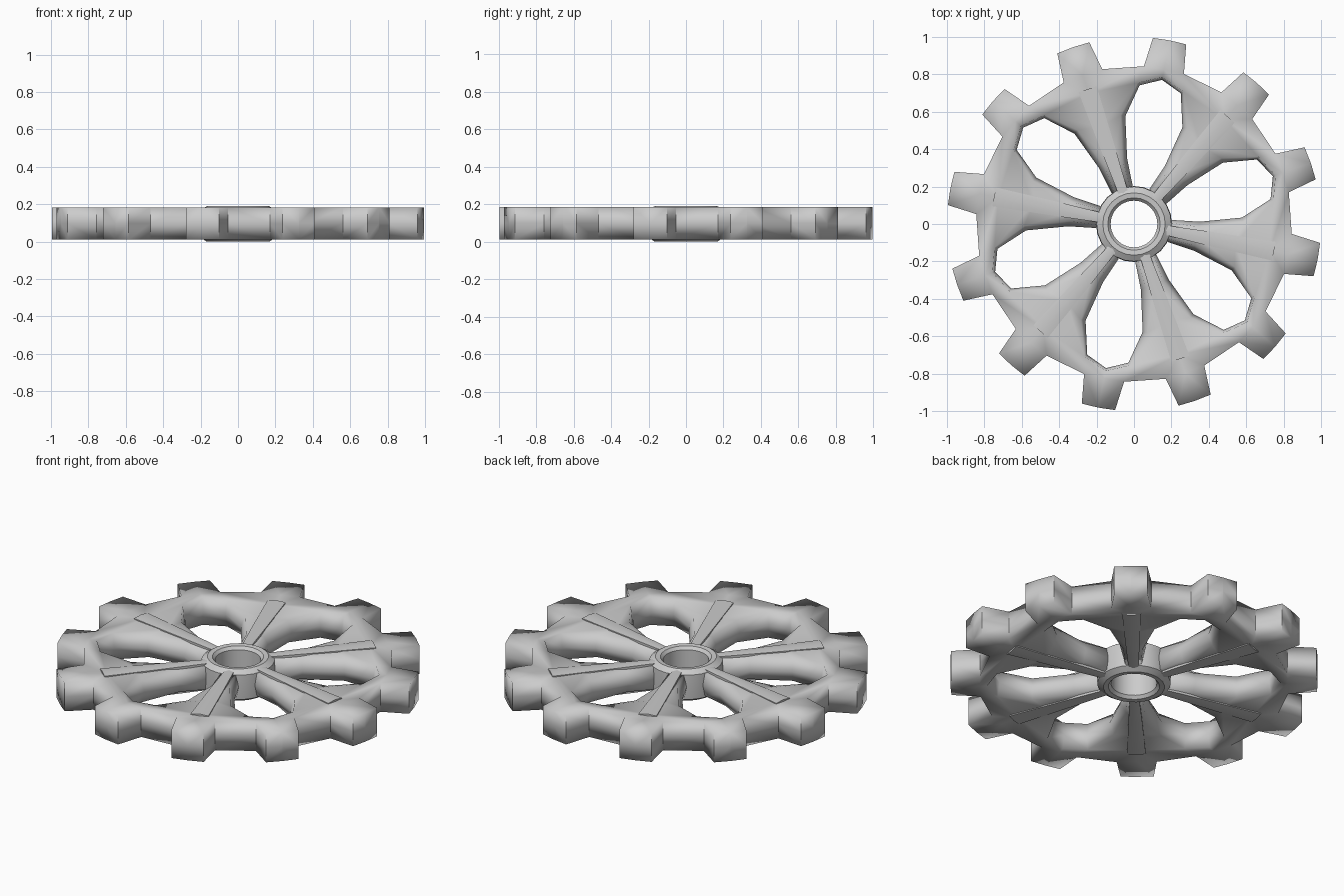
import bpy, bmesh, math

if "Cube" in bpy.data.objects:
    bpy.data.objects.remove(bpy.data.objects["Cube"])

PHASE = -11      # degrees, direction of the first spoke
LOW, HIGH = 0.012, 0.184
MID = (LOW + HIGH) / 2

# Half of one 60 degree sector: name -> (radius, angle from spoke), height drop from face
PTS = {
    'A0': (.17, 0, .012), 'A1': (.34, 0, .008), 'A2': (.55, 0, .01), 'A3': (.74, 0, .014),
    'A4': (.84, 0, .004), 'A5': (1.0, 0, 0),
    'T1': (1.0, 5.2, 0), 'B1': (.845, 7.4, 0), 'B2': (.845, 22.6, 0),
    'T2': (1.0, 24.8, 0), 'D5': (1.0, 30, 0), 'D4': (.84, 30, 0),
    'C0': (.19, 13, .018), 'C1': (.345, 8.5, .025), 'C2': (.585, 12, .02),
    'C3': (.755, 20.5, .006), 'C4': (.80, 30, .004),
}
# Bulged waist of the opening at mid height
WAIST = {'C0': (.205, 17), 'C1': (.352, 13), 'C2': (.578, 14.4),
         'C3': (.742, 21.3), 'C4': (.785, 30)}
FACES = ['A0 A1 C1 C0', 'A1 A2 C2 C1', 'A2 A3 C3 C2', 'A3 B1 B2 C3', 'A3 A4 B1',
         'A4 A5 T1 B1', 'C3 B2 D4 C4', 'B2 T2 D5 D4']
INNER = 'C0 C1 C2 C3 C4'.split()
OUTER = 'A5 T1 B1 B2 T2 D5'.split()


def polar(r, deg, z):
    a = math.radians(deg)
    return (r * math.cos(a), r * math.sin(a), z)


def finish(bm, name):
    bmesh.ops.remove_doubles(bm, verts=bm.verts, dist=0.0005)
    bmesh.ops.recalc_face_normals(bm, faces=bm.faces)
    for f in bm.faces:
        f.smooth = True
    me = bpy.data.meshes.new(name)
    bm.to_mesh(me)
    bm.free()
    ob = bpy.data.objects.new(name, me)
    bpy.context.collection.objects.link(ob)
    return ob


# Toothed rim and webs, mirrored and repeated around the centre
bm = bmesh.new()
for k in range(6):
    for side in (1, -1):
        def vert(key, level):
            r, a, drop = PTS[key]
            z = (LOW + drop, MID, HIGH - drop)[level]
            if level == 1 and key in WAIST:
                r, a = WAIST[key]
            return bm.verts.new(polar(r, PHASE + 60 * k + side * a, z))

        for names in FACES:
            for level in (0, 2):
                bm.faces.new([vert(n, level) for n in names.split()])
        for loop in (INNER, OUTER):
            for p, q in zip(loop, loop[1:]):
                for lv in (0, 1):
                    bm.faces.new([vert(p, lv), vert(q, lv), vert(q, lv + 1), vert(p, lv + 1)])
        # hidden inner wall inside the hub
        bm.faces.new([vert('A0', 0), vert('C0', 0), vert('C0', 1), vert('C0', 2), vert('A0', 2)])
bmesh.ops.remove_doubles(bm, verts=bm.verts, dist=0.0005)
# drop the coincident walls left between neighbouring half sectors
for e in bm.edges:
    a, b = e.verts
    upright = math.hypot(a.co.x - b.co.x, a.co.y - b.co.y) < .01
    if upright and math.hypot(a.co.x, a.co.y) > .83 and e.calc_face_angle(0) > .5:
        e.smooth = False
finish(bm, 'toothed_rim')

# Straight tapered bars lying along each web, showing on both faces
bm = bmesh.new()
for k in range(6):
    ang = math.radians(PHASE + 60 * k)
    c, s = math.cos(ang), math.sin(ang)
    rings = []
    for x, w in ((.17, .026), (.42, .038), (.762, .051)):
        sec = [(-w, .018), (0, .012), (w, .018), (w, .178), (0, .184), (-w, .178)]
        rings.append([bm.verts.new((x * c - y * s, x * s + y * c, z)) for y, z in sec])
    for r0, r1 in zip(rings, rings[1:]):
        for i in range(6):
            j = (i + 1) % 6
            bm.faces.new([r0[i], r0[j], r1[j], r1[i]])
    bm.faces.new(rings[0])
    bm.faces.new(rings[-1])
bars = finish(bm, 'spoke_bars')

# Hub ring turned from a chamfered profile
profile = [(.125, .02), (.14, .003), (.167, 0), (.2, .022), (.203, .095),
           (.2, .168), (.167, .19), (.14, .187), (.125, .17)]
N = 24
bm = bmesh.new()
rings = [[bm.verts.new(polar(r, 360 * i / N, z)) for r, z in profile] for i in range(N)]
for i in range(N):
    a, b = rings[i], rings[(i + 1) % N]
    for j in range(len(profile)):
        m = (j + 1) % len(profile)
        bm.faces.new([a[j], b[j], b[m], a[m]])
hub = finish(bm, 'hub_ring')

for ob in (bars, hub):
    bpy.ops.object.select_all(action='DESELECT')
    ob.select_set(True)
    bpy.context.view_layer.objects.active = ob
    bpy.ops.object.shade_smooth_by_angle(angle=math.radians(35))
